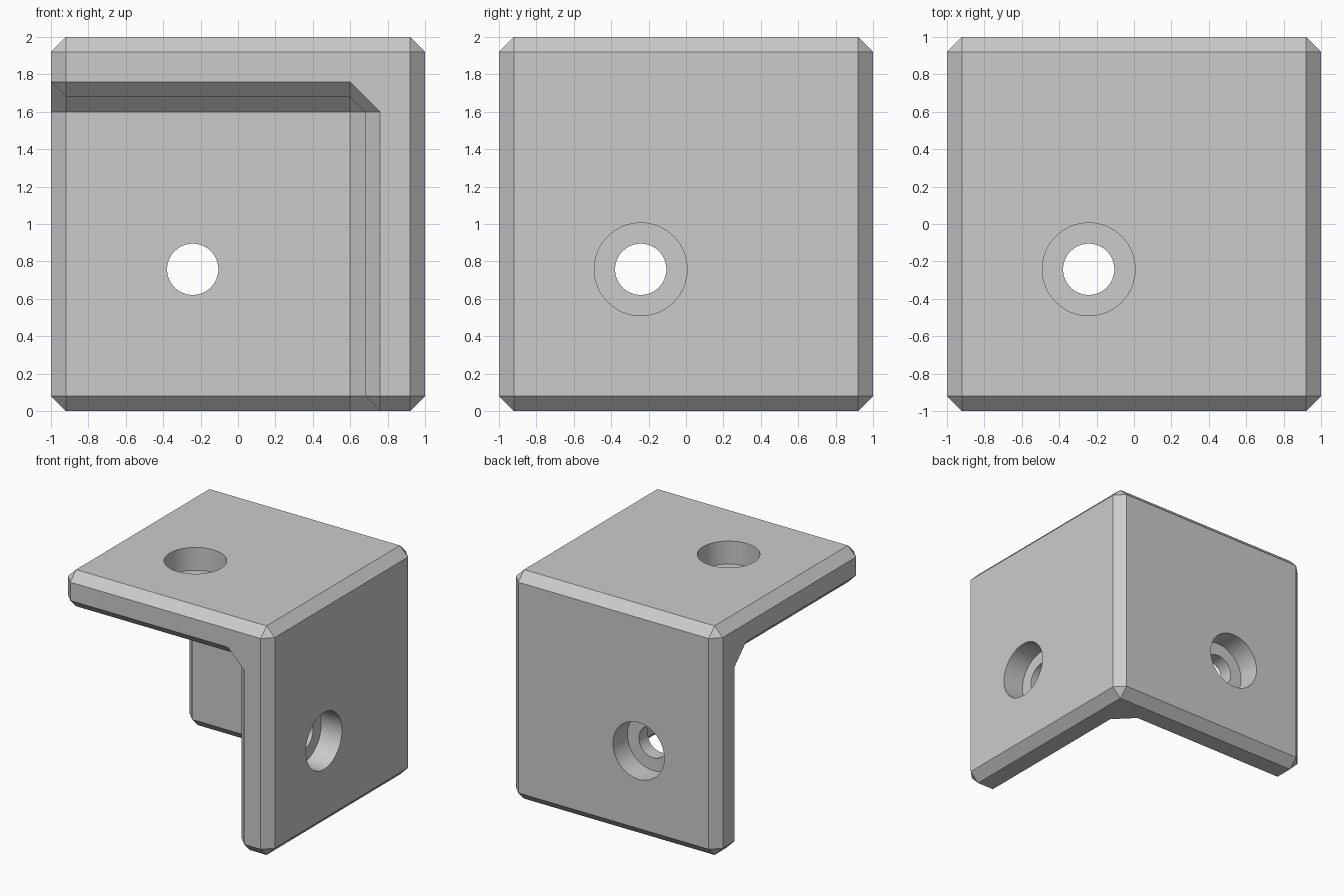
import bpy, bmesh, math
from itertools import permutations
from mathutils import Matrix, Vector

old = bpy.data.objects.get("Cube")
if old:
    bpy.data.objects.remove(old, do_unlink=True)

OUT = 1.0                # half size
BEV = 0.08               # chamfer width
C = OUT - BEV            # start of the outer chamfer
WALL = 0.68              # inner wall plane
IN = WALL - BEV          # start of the inner fillet
LIP = WALL + BEV         # rim of the chamfered opening


def make_object(name, bm):
    bmesh.ops.recalc_face_normals(bm, faces=bm.faces)
    mesh = bpy.data.meshes.new(name)
    bm.to_mesh(mesh)
    bm.free()
    ob = bpy.data.objects.new(name, mesh)
    bpy.context.collection.objects.link(ob)
    return ob


# One face of each kind; swapping the axes gives all the others
faces = [
    # outer plates, front rim and inner walls
    [(-C, -C, OUT), (C, -C, OUT), (C, C, OUT), (-C, C, OUT)],
    [(-C, -OUT, C), (C, -OUT, C), (C, -OUT, -C), (LIP, -OUT, -C),
     (LIP, -OUT, IN), (IN, -OUT, LIP), (-C, -OUT, LIP)],
    [(-C, -C, WALL), (IN, -C, WALL), (IN, IN, WALL), (-C, IN, WALL)],
    # outer chamfers
    [(C, -C, OUT), (C, C, OUT), (OUT, C, C), (OUT, -C, C)],
    [(-C, -OUT, C), (C, -OUT, C), (C, -C, OUT), (-C, -C, OUT)],
    [(-C, -OUT, LIP), (-C, -OUT, C), (-OUT, -C, C), (-OUT, -C, LIP)],
    # chamfers of the opening and inner fillet
    [(-C, -OUT, LIP), (IN, -OUT, LIP), (IN, -C, WALL), (-C, -C, WALL)],
    [(IN, -OUT, LIP), (LIP, -OUT, IN), (WALL, -C, IN), (IN, -C, WALL)],
    [(IN, -C, WALL), (WALL, -C, IN), (WALL, IN, IN), (IN, IN, WALL)],
    # corner triangles
    [(OUT, C, C), (C, OUT, C), (C, C, OUT)],
    [(OUT, -C, C), (C, -C, OUT), (C, -OUT, C)],
    [(-C, -C, OUT), (-OUT, -C, C), (-C, -OUT, C)],
    [(-C, -OUT, LIP), (-OUT, -C, LIP), (-C, -C, WALL)],
    [(WALL, IN, IN), (IN, WALL, IN), (IN, IN, WALL)],
]

bm = bmesh.new()
verts, done = {}, set()
for order in permutations(range(3)):
    for face in faces:
        pts = [tuple(round(p[k], 4) for k in order) for p in face]
        if frozenset(pts) in done:
            continue
        done.add(frozenset(pts))
        for p in pts:
            if p not in verts:
                verts[p] = bm.verts.new(p)
        bm.faces.new([verts[p] for p in pts])
bracket = make_object("corner_bracket", bm)

# Stepped screw holes, one through each plate
HOLE, BORE, AT, SIDES = 0.137, 0.248, -0.242, 64
profile = [(HOLE, 0.5), (HOLE, 0.8), (BORE, 0.8), (BORE, 1.1)]
bm = bmesh.new()
for axis in range(3):
    rings = []
    for r, h in profile:
        ring = []
        for n in range(SIDES):
            a = math.tau * n / SIDES
            p = [AT + r * math.cos(a), AT + r * math.sin(a)]
            p.insert(axis, h)
            ring.append(bm.verts.new(p))
        rings.append(ring)
    for lo, hi in zip(rings, rings[1:]):
        for n in range(SIDES):
            m = (n + 1) % SIDES
            bm.faces.new([lo[n], lo[m], hi[m], hi[n]])
    bm.faces.new(rings[0])
    bm.faces.new(rings[-1])
cutter = make_object("screw_hole_cutter", bm)
cutter.hide_render = True

bpy.ops.object.select_all(action='DESELECT')
bracket.select_set(True)
bpy.context.view_layer.objects.active = bracket
mod = bracket.modifiers.new("screw_holes", 'BOOLEAN')
mod.operation = 'DIFFERENCE'
mod.solver = 'EXACT'
mod.object = cutter
bpy.ops.object.modifier_apply(modifier=mod.name)
bpy.data.objects.remove(cutter, do_unlink=True)

# Stand it on the ground
bracket.data.transform(Matrix.Translation(Vector((0, 0, OUT))))

# Plain grey
grey = bpy.data.materials.new("plain_grey")
grey.use_nodes = True
colour = (0.6, 0.6, 0.6, 1)
grey.diffuse_color = colour
grey.node_tree.nodes["Principled BSDF"].inputs["Base Color"].default_value = colour
bracket.data.materials.clear()
bracket.data.materials.append(grey)
bpy.ops.object.shade_smooth_by_angle(angle=math.radians(20))
